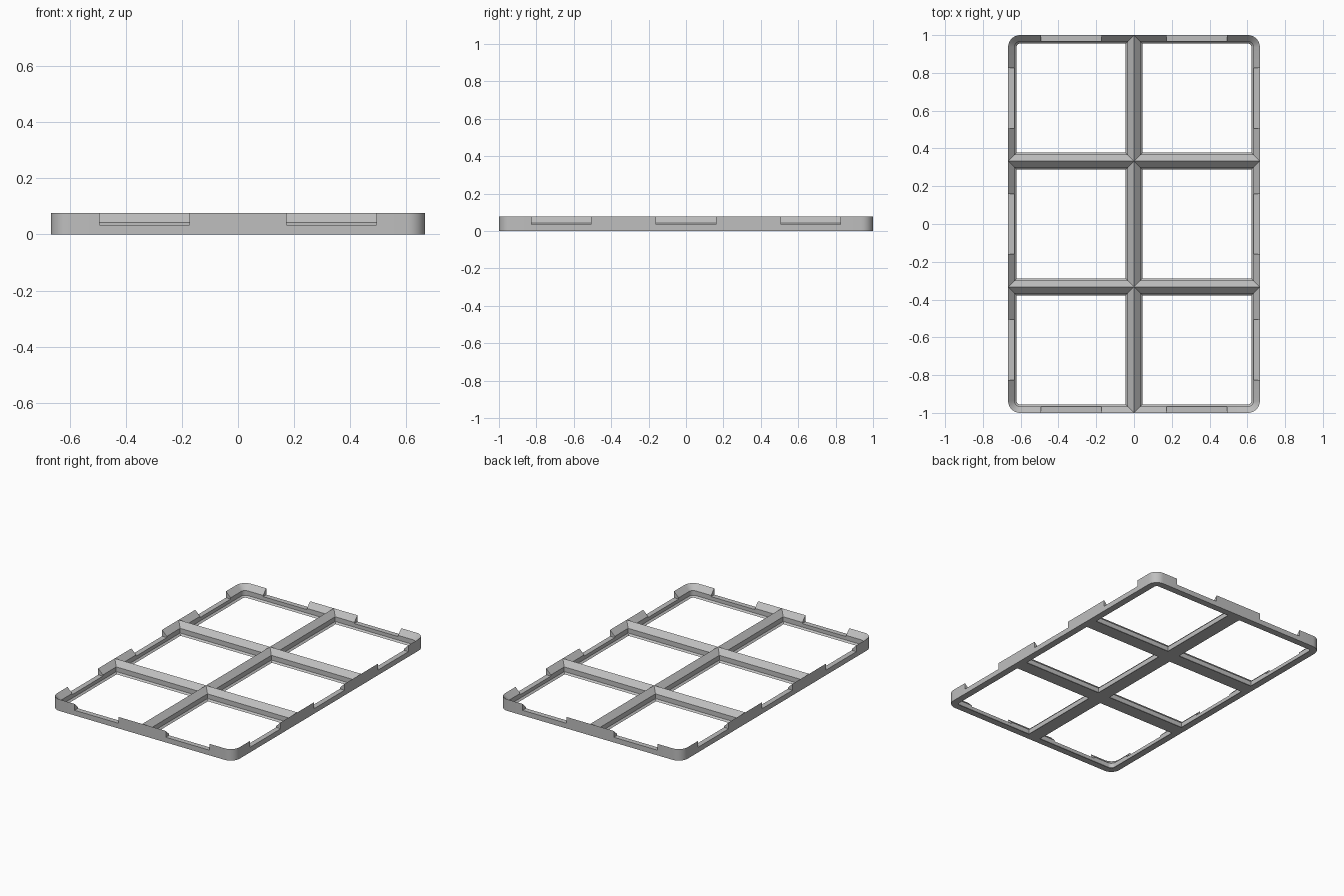
import bpy, bmesh, math
from mathutils import Vector

if "Cube" in bpy.data.objects:
    bpy.data.objects.remove(bpy.data.objects["Cube"])

COLS, ROWS = 2, 3
HALF = 1 / 3                      # half of one cell
HEIGHT, NOTCH, LIP = 0.076, 0.034, 0.011
SLOPE_W, SLOPE_Z, BASE_W = 0.034, 0.042, 0.045
RADIUS, ARC_STEPS, NOTCH_HALF = 0.0635, 8, 0.16

# Wall cross-section: (distance in from the cell border, height)
FULL = [(0, 0), (0, NOTCH), (0, HEIGHT), (SLOPE_W, SLOPE_Z),
        (SLOPE_W, NOTCH), (SLOPE_W, LIP), (BASE_W, 0)]
LOW = [p for p in FULL if p[1] <= NOTCH]
CAP = [p for p in FULL if p[1] >= NOTCH]


def make_material(name, value):
    mat = bpy.data.materials.new(name)
    mat.use_nodes = True
    color = (value, value, value, 1)
    mat.diffuse_color = color
    mat.node_tree.nodes["Principled BSDF"].inputs["Base Color"].default_value = color
    return mat


def add_cell(bm, col, row):
    """Loft the wall section around one cell, dropping it at the edge notches."""
    center = Vector(((col - (COLS - 1) / 2) * 2 * HALF, (row - (ROWS - 1) / 2) * 2 * HALF))
    outside = [col == COLS - 1, row == ROWS - 1, col == 0, row == 0]
    stations = []                 # (position function, outer face?, notch?) per segment start

    for side in range(4):
        angle = side * math.pi / 2
        out = Vector((round(math.cos(angle)), round(math.sin(angle))))
        along = Vector((-out.y, out.x))
        edge = outside[side]
        # notch ends on border sides
        if edge:
            for t, notched in ((-NOTCH_HALF, True), (NOTCH_HALF, False)):
                stations.append((lambda d, o=out, a=along, t=t: o * (HALF - d) + a * t,
                                 True, notched))
        # corner following this side
        following = outside[(side + 1) % 4]
        if edge and following:
            for i in range(ARC_STEPS + 1):
                a = angle + i / ARC_STEPS * math.pi / 2
                ray = Vector((math.cos(a), math.sin(a)))
                hub = (out + along) * (HALF - RADIUS)
                stations.append((lambda d, h=hub, r=ray: h + r * (RADIUS - d), True, False))
        else:
            stations.append((lambda d, c=out + along: c * (HALF - d), following, False))

    def vert(pos, point):
        xy = center + pos(point[0])
        return bm.verts.new((xy.x, xy.y, point[1]))

    for i, (pos, outer, notched) in enumerate(stations):
        nxt = stations[(i + 1) % len(stations)][0]
        section = LOW if notched else FULL
        for p, q in zip(section, section[1:] + section[:1]):
            if p[0] == 0 and q[0] == 0 and not outer:
                continue          # shared wall between two cells
            bm.faces.new([vert(pos, p), vert(nxt, p), vert(nxt, q), vert(pos, q)])
        if notched:
            bm.faces.new([vert(pos, p) for p in CAP])
            bm.faces.new([vert(nxt, p) for p in reversed(CAP)])


# Frame and dividers
bm = bmesh.new()
for col in range(COLS):
    for row in range(ROWS):
        add_cell(bm, col, row)
bmesh.ops.remove_doubles(bm, verts=bm.verts, dist=0.0002)
bmesh.ops.recalc_face_normals(bm, faces=bm.faces)
mesh = bpy.data.meshes.new("grid_frame")
bm.to_mesh(mesh)
bm.free()
frame = bpy.data.objects.new("grid_frame", mesh)
bpy.context.collection.objects.link(frame)
mesh.materials.append(make_material("light_grey", 0.52))

# Smooth rounded corners, keep bevels sharp
bpy.ops.object.select_all(action="DESELECT")
frame.select_set(True)
bpy.context.view_layer.objects.active = frame
bpy.ops.object.shade_smooth_by_angle(angle=math.radians(25))
